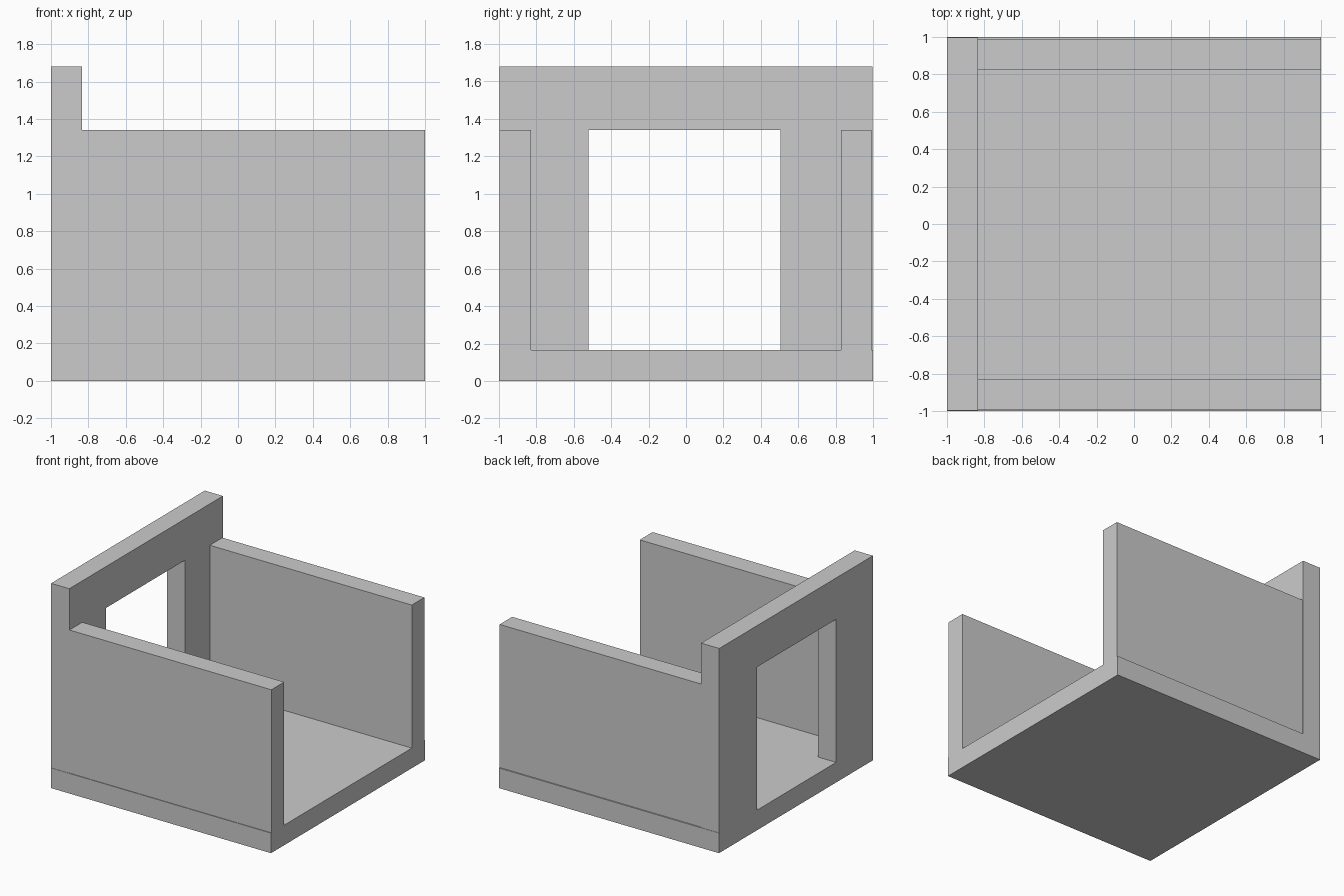
import bpy, bmesh

if "Cube" in bpy.data.objects:
    bpy.data.objects.remove(bpy.data.objects["Cube"])

T = 0.165        # slab and wall thickness
SIDE_TOP = 1.34  # top of side walls and of the doorway
WALL_TOP = 1.68  # top of the doorway wall


def extrude_x(name, profile, x0, x1):
    """Extrude a closed (y, z) outline from x0 to x1."""
    bm = bmesh.new()
    face = bm.faces.new([bm.verts.new((x0, y, z)) for y, z in profile])
    grown = bmesh.ops.extrude_face_region(bm, geom=[face])
    verts = [g for g in grown["geom"] if isinstance(g, bmesh.types.BMVert)]
    bmesh.ops.translate(bm, verts=verts, vec=(x1 - x0, 0, 0))
    bmesh.ops.recalc_face_normals(bm, faces=bm.faces)
    mesh = bpy.data.meshes.new(name)
    bm.to_mesh(mesh)
    bm.free()
    obj = bpy.data.objects.new(name, mesh)
    bpy.context.collection.objects.link(obj)
    return obj


def rect(y0, y1, z0, z1):
    return [(y0, z0), (y1, z0), (y1, z1), (y0, z1)]


# Floor slab
extrude_x("floor", rect(-1, 1, 0, T), -1, 1)

# Tall end wall with a doorway reaching down to the floor
extrude_x("doorway_wall", [
    (-0.997, T), (-0.52, T), (-0.52, SIDE_TOP), (0.505, SIDE_TOP),
    (0.505, T), (0.997, T), (0.997, WALL_TOP), (-0.997, WALL_TOP),
], -1, -1 + T)

# Lower side walls
for name, y0, y1 in (("front_wall", -0.995, -0.828), ("back_wall", 0.827, 0.99)):
    extrude_x(name, rect(y0, y1, T, SIDE_TOP), -1 + T, 1)
